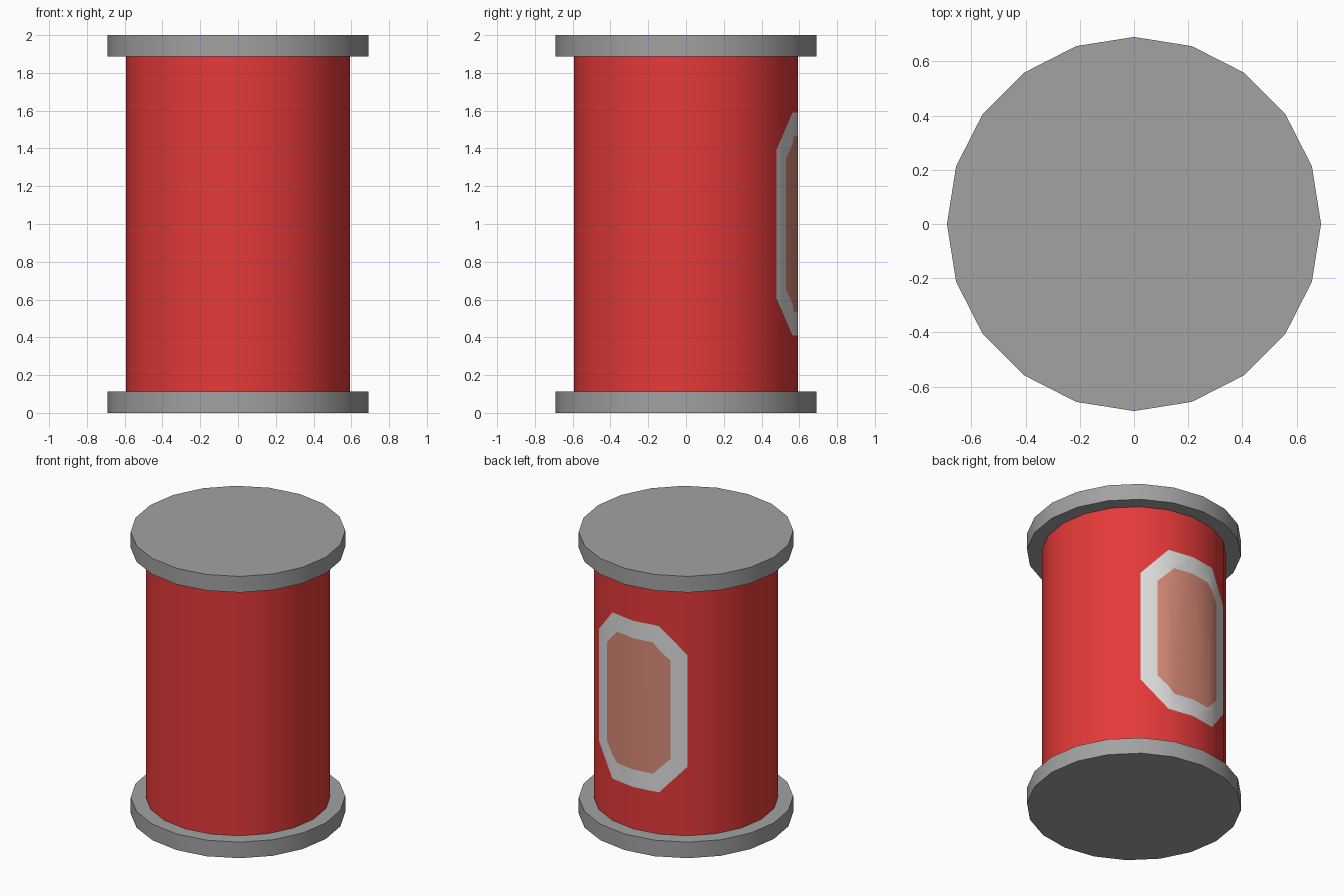
import bpy, bmesh, math
from mathutils import Vector

cube = bpy.data.objects.get("Cube")
if cube:
    bpy.data.objects.remove(cube, do_unlink=True)

SIDES = 20
R_BODY, R_CAP, CAP_H = 0.593, 0.69, 0.114


def material(name, rgb):
    m = bpy.data.materials.new(name)
    m.use_nodes = True
    m.diffuse_color = (*rgb, 1)
    m.node_tree.nodes["Principled BSDF"].inputs["Base Color"].default_value = (*rgb, 1)
    return m


red = material("red", (0.78, 0.042, 0.04))
grey = material("grey", (0.36, 0.36, 0.36))
pale_grey = material("pale grey", (0.73, 0.73, 0.73))
salmon = material("salmon", (0.69, 0.26, 0.185))


def cylinder(name, radius, z0, z1, mats, closed=True):
    """Faceted cylinder with corners on the x and y axes."""
    bpy.ops.mesh.primitive_cylinder_add(
        vertices=SIDES, radius=radius, depth=z1 - z0,
        end_fill_type='NGON' if closed else 'NOTHING', location=(0, 0, (z0 + z1) / 2))
    ob = bpy.context.object
    ob.name = name
    bpy.ops.object.transform_apply(location=True, rotation=False, scale=False)
    for m in mats:
        ob.data.materials.append(m)
    return ob


def smooth(ob):
    bpy.ops.object.select_all(action='DESELECT')
    ob.select_set(True)
    bpy.context.view_layer.objects.active = ob
    bpy.ops.object.shade_smooth_by_angle(angle=math.radians(30))


def clip(bm, faces, point, normal):
    """Cut the faces by a plane and return those on its inner side."""
    geom = set(faces)
    for f in faces:
        geom.update(f.edges, f.verts)
    res = bmesh.ops.bisect_plane(bm, geom=list(geom), dist=0.0005,
                                 plane_co=point, plane_no=normal)
    return [f for f in res["geom"] if isinstance(f, bmesh.types.BMFace)
            and (f.calc_center_median() - point).dot(normal) < 0]


def octagon(bm, faces, x_in, x_out, z_in, z_out):
    """Clip faces to an octagon centred at mid height, seen along y."""
    for s in (1, -1):
        faces = clip(bm, faces, Vector((s * x_out, 0, 1)), Vector((s, 0, 0)))
        faces = clip(bm, faces, Vector((0, 0, 1 + s * z_out)), Vector((0, 0, s)))
    for sx in (1, -1):
        for sz in (1, -1):
            slant = Vector((sx * (z_out - z_in), 0, sz * (x_out - x_in)))
            faces = clip(bm, faces, Vector((sx * x_out, 0, 1 + sz * z_in)), slant.normalized())
    return faces


# End caps
for name, z in (("bottom_cap", 0), ("top_cap", 2 - CAP_H)):
    smooth(cylinder(name, R_CAP, z, z + CAP_H, [grey]))

# Body tube, with the framed window cut into its back
body = cylinder("body", R_BODY, CAP_H, 2 - CAP_H, [red, pale_grey, salmon], closed=False)
bm = bmesh.new()
bm.from_mesh(body.data)
step = math.tau / SIDES
x_mid, x_edge = R_BODY * math.sin(step), R_BODY * math.sin(2 * step)
region = [f for f in bm.faces
          if f.calc_center_median().y > 0 and abs(f.calc_center_median().x) < x_edge]
frame = octagon(bm, region, x_mid, x_edge, 0.395, 0.59)
for f in frame:
    f.material_index = 1
pane = octagon(bm, frame, 0.141, 0.249, 0.35, 0.466)
for f in bm.faces:
    if f.material_index and f not in pane:
        f.material_index = 1
for f in pane:
    f.material_index = 2
bm.to_mesh(body.data)
bm.free()
smooth(body)
